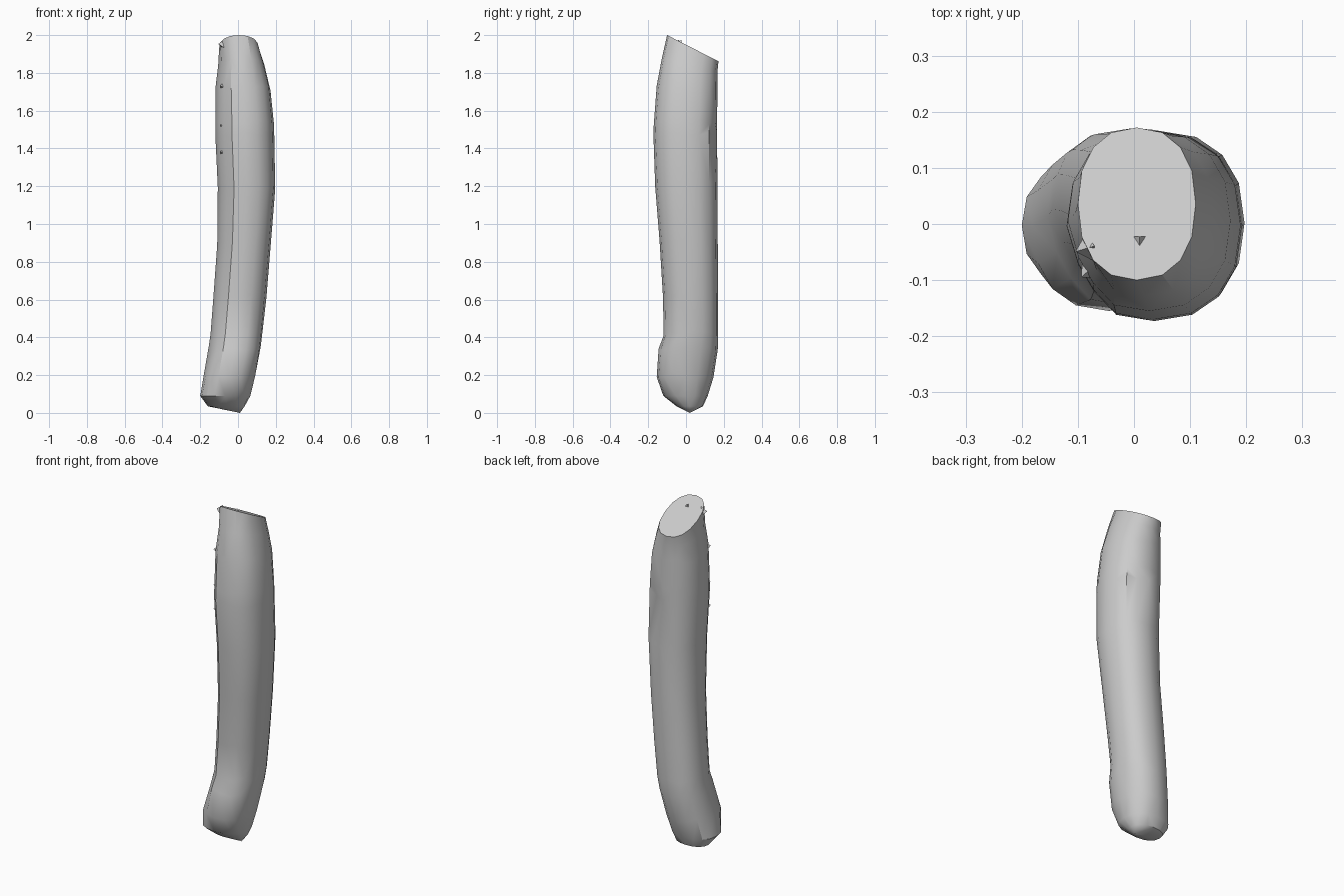
import bpy, bmesh, math, random
from mathutils import Vector

random.seed(4)
cube = bpy.data.objects.get("Cube")
if cube:
    bpy.data.objects.remove(cube, do_unlink=True)

grey = bpy.data.materials.new("plain grey")
grey.use_nodes = True
color = (0.6, 0.6, 0.6, 1)
grey.diffuse_color = color
grey.node_tree.nodes["Principled BSDF"].inputs["Base Color"].default_value = color

SIDES = 16


def finish(bm, name, angle):
    bmesh.ops.recalc_face_normals(bm, faces=bm.faces)
    mesh = bpy.data.meshes.new(name)
    bm.to_mesh(mesh)
    bm.free()
    obj = bpy.data.objects.new(name, mesh)
    bpy.context.collection.objects.link(obj)
    mesh.materials.append(grey)
    bpy.ops.object.select_all(action='DESELECT')
    obj.select_set(True)
    bpy.context.view_layer.objects.active = obj
    bpy.ops.object.shade_smooth_by_angle(angle=math.radians(angle))
    return obj


def oval(x0, x1, y0, y1, power=2.3):
    """Points round a slightly squared oval that fills the given bounds."""
    for i in range(SIDES):
        a = 2 * math.pi * i / SIDES
        c, s = math.cos(a), math.sin(a)
        yield i, Vector(((x0 + x1) / 2 + (x1 - x0) / 2 * math.copysign(abs(c) ** (2 / power), c),
                         (y0 + y1) / 2 + (y1 - y0) / 2 * math.copysign(abs(s) ** (2 / power), s)))


# Bent body: height, then x and y bounds of each cross-section
sections = [
    (0.035, -0.16, 0.035, -0.05, 0.09),
    (0.09, -0.20, 0.065, -0.12, 0.115),
    (0.20, -0.18, 0.09, -0.155, 0.145),
    (0.34, -0.155, 0.12, -0.145, 0.168),
    (0.42, -0.145, 0.13, -0.118, 0.17),
    (0.62, -0.13, 0.15, -0.122, 0.17),
    (0.90, -0.11, 0.175, -0.14, 0.168),
    (1.20, -0.107, 0.197, -0.163, 0.166),
    (1.48, -0.12, 0.192, -0.173, 0.165),
    (1.54, -0.12, 0.19, -0.17, 0.165),
    (1.72, -0.118, 0.172, -0.155, 0.166),
    (1.84, -0.105, 0.14, -0.128, 0.166),
]
bm = bmesh.new()
rings = []
for z, *bounds in sections:
    mid = Vector(((bounds[0] + bounds[1]) / 2, (bounds[2] + bounds[3]) / 2))
    ring = []
    for i, p in oval(*bounds):
        k = 1.0
        if i in (9, 10) and z > 0.3:          # flattened front right side
            k = 0.93
        if i == 3 and z == 1.48:              # nick in the back
            k = 0.88
        p = mid + (p - mid) * k
        dz = 0 if z < 0.1 else random.uniform(-0.015, 0.015)
        if z > 1.8:                           # shoulder follows the sloping cut
            dz = -0.25 * (p.y - mid.y)
        ring.append(bm.verts.new((p.x, p.y, z + dz)))
    rings.append(ring)

# Sloping cut at the top
rings.append([bm.verts.new((p.x, p.y, 1.949 - 0.51 * p.y))
              for i, p in oval(-0.10, 0.11, -0.10, 0.172)])
for low, high in zip(rings, rings[1:]):
    for i in range(SIDES):
        j = (i + 1) % SIDES
        bm.faces.new((low[i], low[j], high[j], high[i]))
bm.faces.new(rings[-1])

# Blunt tip at the bottom
tip = bm.verts.new((0.01, 0.02, 0))
for i in range(SIDES):
    bm.faces.new((tip, rings[0][(i + 1) % SIDES], rings[0][i]))
bmesh.ops.triangulate(bm, faces=[f for f in bm.faces if len(f.verts) == 4])
finish(bm, "body", 32)


def chip(name, place, direction, radius, height):
    """Small pointed three-sided chip standing on the surface."""
    bm = bmesh.new()
    bmesh.ops.create_cone(bm, cap_ends=True, segments=3, radius1=radius,
                          radius2=0, depth=height)
    obj = finish(bm, name, 20)
    obj.location = place
    obj.rotation_euler = Vector(direction).to_track_quat('Z', 'Y').to_euler()


# Chips on the cut and down the right side
chip("top_chip", (0.01, -0.027, 1.965), (0, 0.5, 1), 0.02, 0.02)
for n, z in enumerate((1.38, 1.52, 1.73)):
    chip(f"side_chip_{n + 1}", (-0.083, -0.085, z), (-1, -0.9, 0.3), 0.03, 0.03)
chip("rim_chip", (-0.09, -0.045, 1.95), (-1, -0.3, 0.2), 0.03, 0.03)
